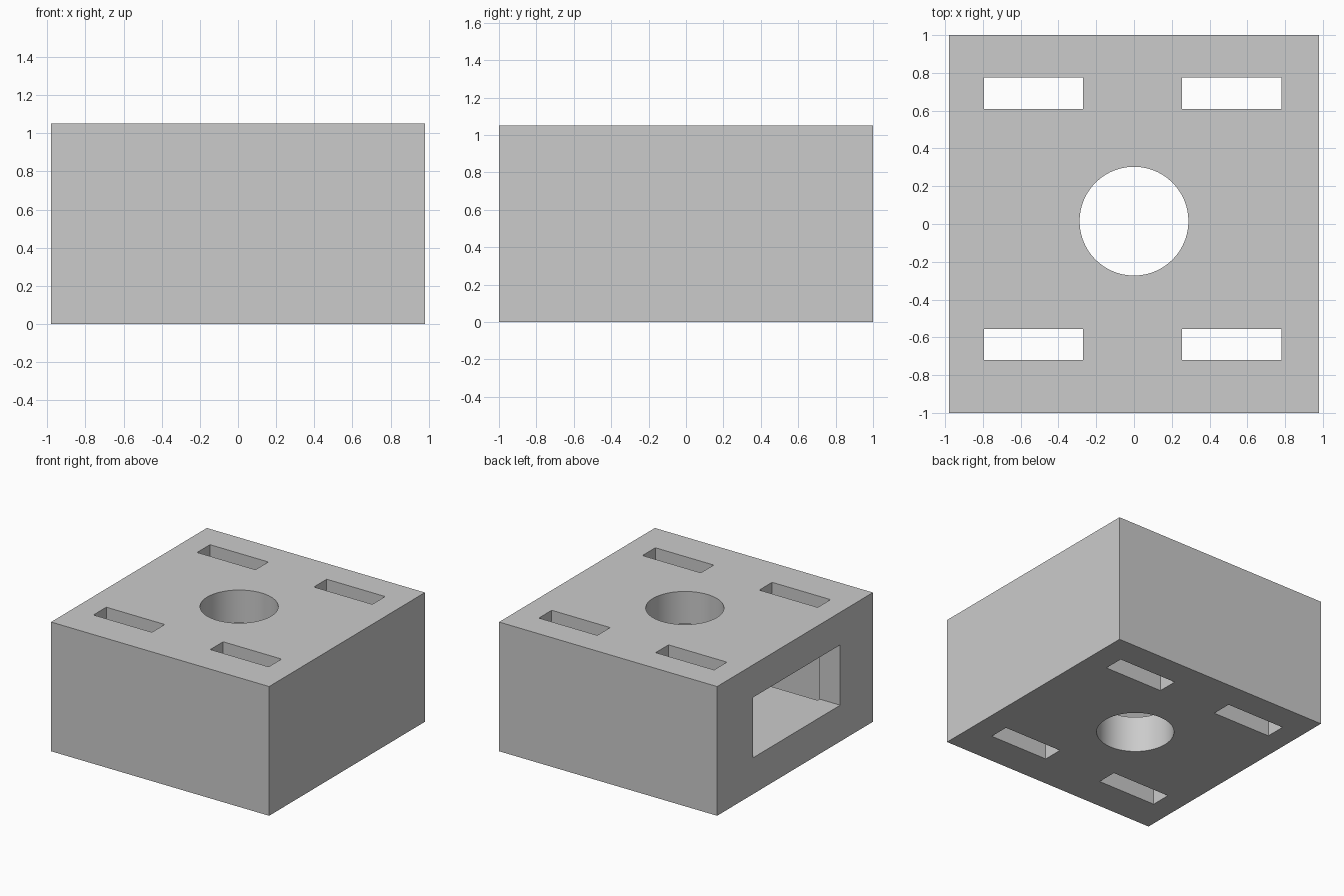
import bpy
import math

cube = bpy.data.objects.get("Cube")
if cube:
    bpy.data.objects.remove(cube, do_unlink=True)

# Single grey material
grey = bpy.data.materials.new("light grey")
grey.use_nodes = True
colour = (0.6, 0.6, 0.6, 1.0)
grey.diffuse_color = colour
grey.node_tree.nodes["Principled BSDF"].inputs["Base Color"].default_value = colour


def box(name, low, high):
    """Axis-aligned box between two corners."""
    centre = [(a + b) / 2 for a, b in zip(low, high)]
    bpy.ops.mesh.primitive_cube_add(size=1, location=centre)
    obj = bpy.context.object
    obj.name = name
    obj.scale = [b - a for a, b in zip(low, high)]
    bpy.ops.object.transform_apply(location=True, rotation=False, scale=True)
    obj.data.materials.append(grey)
    return obj


half_x, height = 0.98, 1.05
body = box("block_body", (-half_x, -1, 0), (half_x, 1, height))
cutters = []

# Four strap slots running straight through from top to bottom
for x0, x1 in ((-0.795, -0.27), (0.255, 0.78)):
    for y0, y1 in ((-0.72, -0.555), (0.61, 0.775)):
        cutters.append(box("slot_cutter", (x0, y0, -0.2), (x1, y1, height + 0.2)))

# Pocket opening on one side
cutters.append(box("pocket_cutter", (-half_x - 0.2, -0.58, 0.295), (0.5, 0.54, 0.785)))

# Central round hole
bpy.ops.mesh.primitive_cylinder_add(vertices=96, radius=0.288, depth=2,
                                    location=(0, 0.015, height / 2))
hole = bpy.context.object
hole.name = "hole_cutter"
hole.data.materials.append(grey)
cutters.append(hole)

# Cut every opening, then drop the helpers
bpy.ops.object.select_all(action="DESELECT")
body.select_set(True)
bpy.context.view_layer.objects.active = body
for cutter in cutters:
    cutter.hide_render = True
    cut = body.modifiers.new("cut", "BOOLEAN")
    cut.operation = "DIFFERENCE"
    cut.solver = "EXACT"
    cut.object = cutter
    bpy.ops.object.modifier_apply(modifier=cut.name)
for cutter in cutters:
    bpy.data.objects.remove(cutter, do_unlink=True)

bpy.ops.object.shade_smooth_by_angle(angle=math.radians(30))
